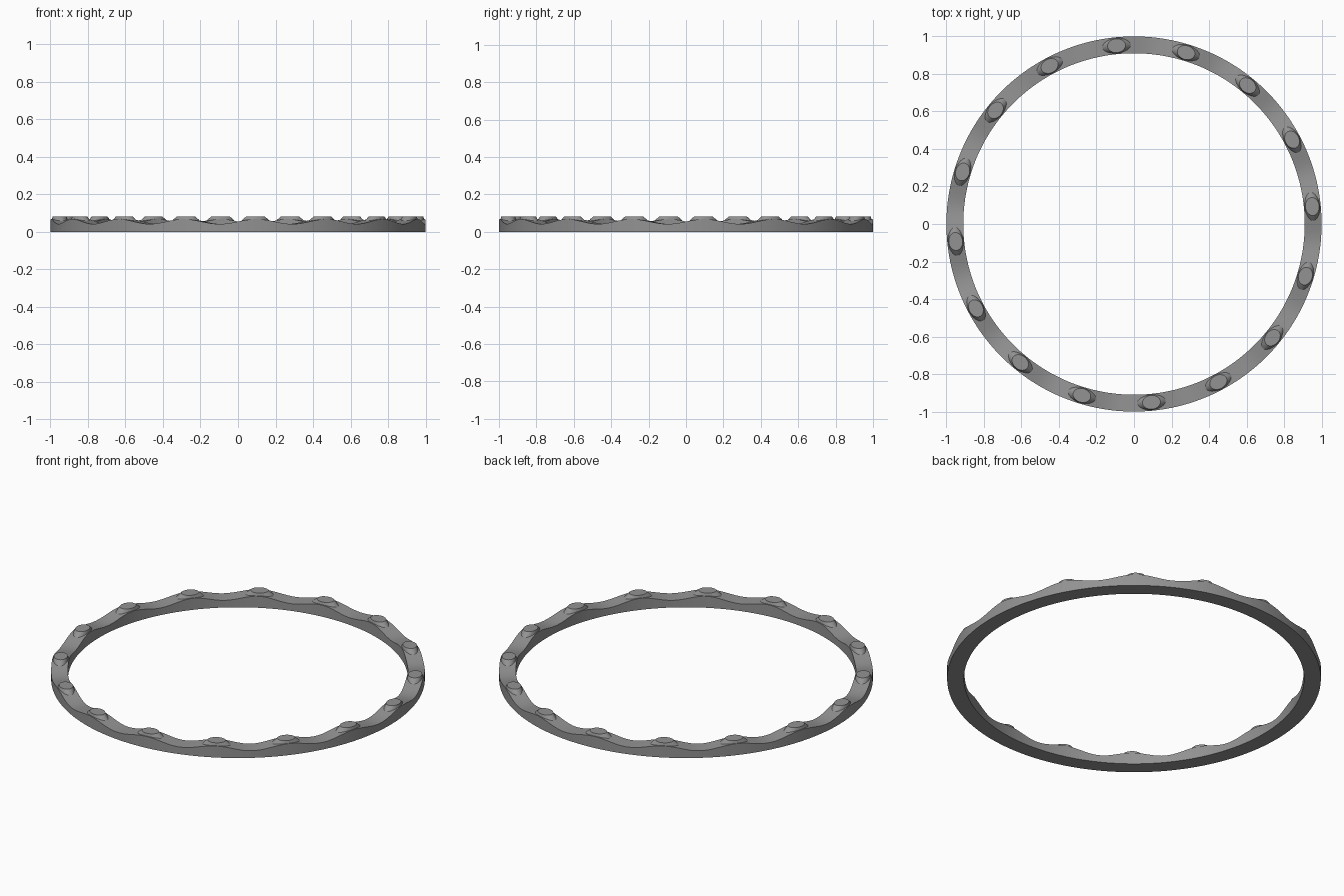
import bpy, bmesh, math

if "Cube" in bpy.data.objects:
    bpy.data.objects.remove(bpy.data.objects["Cube"])

COUNT, START = 16, math.radians(5.6)
OUTER, INNER = 1.0, 0.91
MID = (OUTER + INNER) / 2

grey = bpy.data.materials.new("satin grey")
grey.use_nodes = True
colour = (0.29, 0.29, 0.29, 1)
grey.diffuse_color = colour
grey.node_tree.nodes["Principled BSDF"].inputs["Base Color"].default_value = colour


def finish(name, bm, angle):
    bmesh.ops.recalc_face_normals(bm, faces=bm.faces)
    mesh = bpy.data.meshes.new(name)
    bm.to_mesh(mesh)
    bm.free()
    mesh.materials.append(grey)
    obj = bpy.data.objects.new(name, mesh)
    bpy.context.collection.objects.link(obj)
    bpy.ops.object.select_all(action="DESELECT")
    obj.select_set(True)
    bpy.context.view_layer.objects.active = obj
    bpy.ops.object.shade_smooth_by_angle(angle=math.radians(angle))


def wave(a):
    return 0.055 + 0.013 * math.cos(COUNT * (a - START))


# Band with a wavy upper rim
bm = bmesh.new()
steps = COUNT * 16
rings = []
for i in range(steps):
    a = 2 * math.pi * i / steps
    top = wave(a)
    rings.append([bm.verts.new((r * math.cos(a), r * math.sin(a), z))
                  for r, z in ((INNER, 0), (OUTER, 0), (OUTER, top), (INNER, top))])
for i, ring in enumerate(rings):
    following = rings[(i + 1) % steps]
    for k in range(4):
        j = (k + 1) % 4
        bm.faces.new((ring[k], ring[j], following[j], following[k]))
finish("ring_band", bm, 35)

# Flat-topped oval studs with flared skirts: tangential and radial half-size, height
LEVELS = ((0.085, 0.044, 0.05), (0.068, 0.041, 0.067), (0.048, 0.037, 0.083))
SIDES = 32
for n in range(COUNT):
    centre = START + 2 * math.pi * n / COUNT
    bm = bmesh.new()
    loops = []
    for along, across, z in LEVELS:
        loop = []
        for k in range(SIDES):
            t = 2 * math.pi * k / SIDES
            a = centre + along * math.sin(t) / MID
            r = MID + across * math.cos(t)
            loop.append(bm.verts.new((r * math.cos(a), r * math.sin(a), z)))
        loops.append(loop)
    for low, high in zip(loops, loops[1:]):
        for k in range(SIDES):
            j = (k + 1) % SIDES
            bm.faces.new((low[k], low[j], high[j], high[k]))
    bm.faces.new(loops[0])
    bm.faces.new(loops[-1])
    finish(f"stud_{n + 1}", bm, 30)
